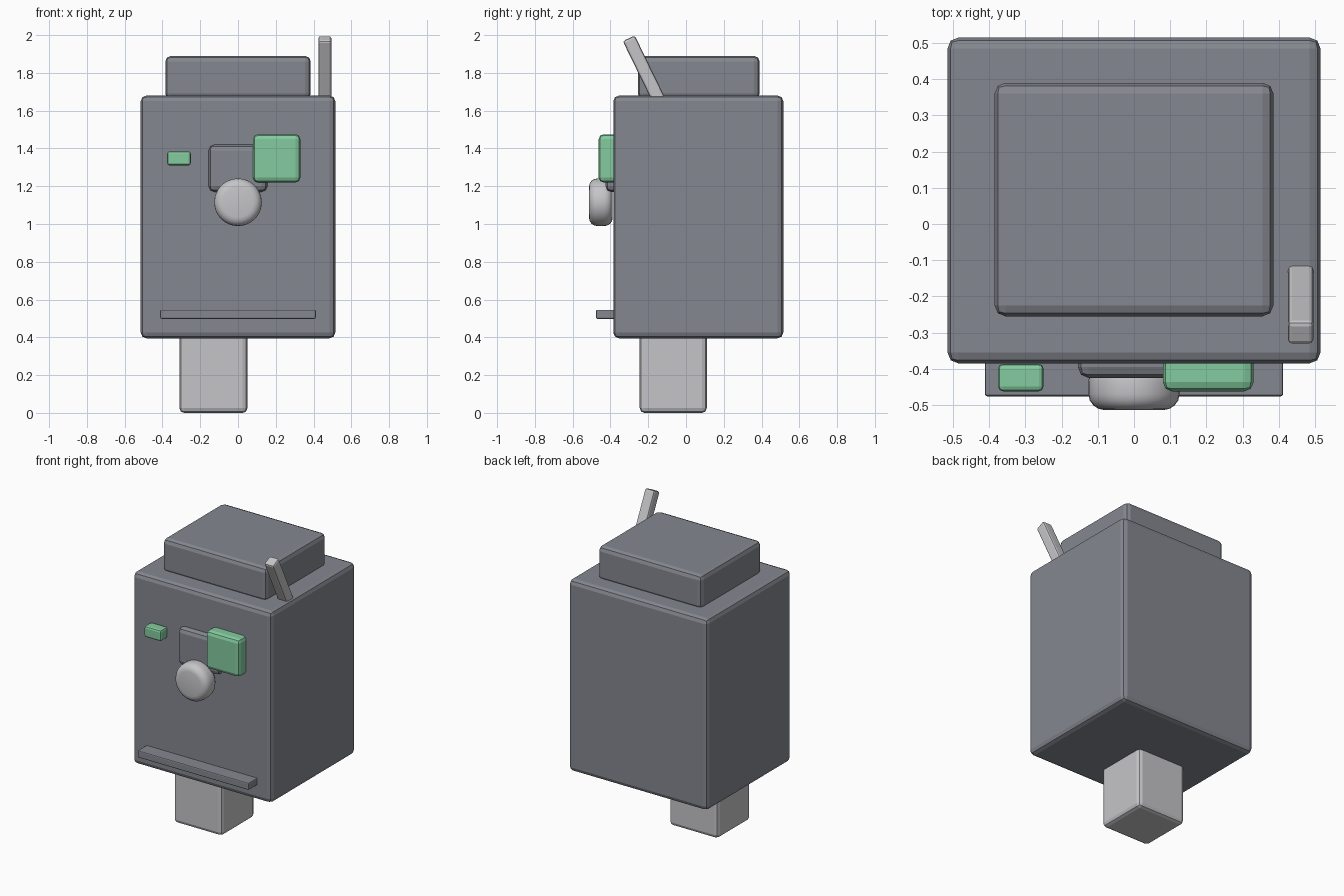
import bpy
import math
from mathutils import Vector

cube = bpy.data.objects.get("Cube")
if cube:
    bpy.data.objects.remove(cube, do_unlink=True)


def material(name, rgb):
    m = bpy.data.materials.new(name)
    m.use_nodes = True
    m.diffuse_color = (*rgb, 1)
    shader = next(n for n in m.node_tree.nodes if n.type == 'BSDF_PRINCIPLED')
    shader.inputs["Base Color"].default_value = (*rgb, 1)
    return m


slate = material("slate grey", (0.235, 0.245, 0.28))
pale = material("pale grey", (0.56, 0.56, 0.58))
green = material("mint green", (0.23, 0.6, 0.35))


def finish(name, mat, bevel, segments):
    ob = bpy.context.object
    ob.name = name
    ob.data.materials.append(mat)
    bpy.ops.object.transform_apply(location=False, rotation=False, scale=True)
    mod = ob.modifiers.new("rounded edges", 'BEVEL')
    mod.width = bevel
    mod.segments = segments
    mod.limit_method = 'ANGLE'
    bpy.ops.object.modifier_apply(modifier=mod.name)
    return ob


# Rounded box from its lowest and highest corners
def box(name, low, high, mat, bevel, segments=2, tilt=0):
    low, high = Vector(low), Vector(high)
    bpy.ops.mesh.primitive_cube_add(size=1, location=(low + high) / 2)
    ob = bpy.context.object
    ob.scale = high - low
    ob = finish(name, mat, bevel, segments)
    ob.rotation_euler.x = tilt
    return ob


# Body, cap and foot
box("body", (-0.515, -0.385, 0.395), (0.515, 0.515, 1.68), slate, 0.03)
box("cap", (-0.385, -0.255, 1.66), (0.385, 0.39, 1.89), slate, 0.03)
box("foot", (-0.31, -0.245, 0), (0.05, 0.11, 0.42), pale, 0.025)

# Face: back plate, two eyes and a ledge below
box("nose_plate", (-0.155, -0.425, 1.17), (0.155, -0.34, 1.42), slate, 0.03)
box("left_eye", (0.08, -0.462, 1.22), (0.33, -0.36, 1.475), green, 0.025)
box("right_eye", (-0.375, -0.462, 1.31), (-0.25, -0.386, 1.385), green, 0.013)
box("mouth_ledge", (-0.412, -0.476, 0.498), (0.412, -0.37, 0.546), slate, 0.007)

# Round nose knob
bpy.ops.mesh.primitive_cylinder_add(vertices=32, radius=0.126, depth=0.126,
                                    location=(0, -0.451, 1.115),
                                    rotation=(math.pi / 2, 0, 0))
finish("nose_knob", pale, 0.045, 4)
bpy.ops.object.shade_smooth_by_angle(angle=math.radians(40))

# Leaning lever at the top left corner
box("lever", (0.425, -0.257, 1.632), (0.495, -0.187, 2.002), pale, 0.012,
    tilt=math.radians(26))
